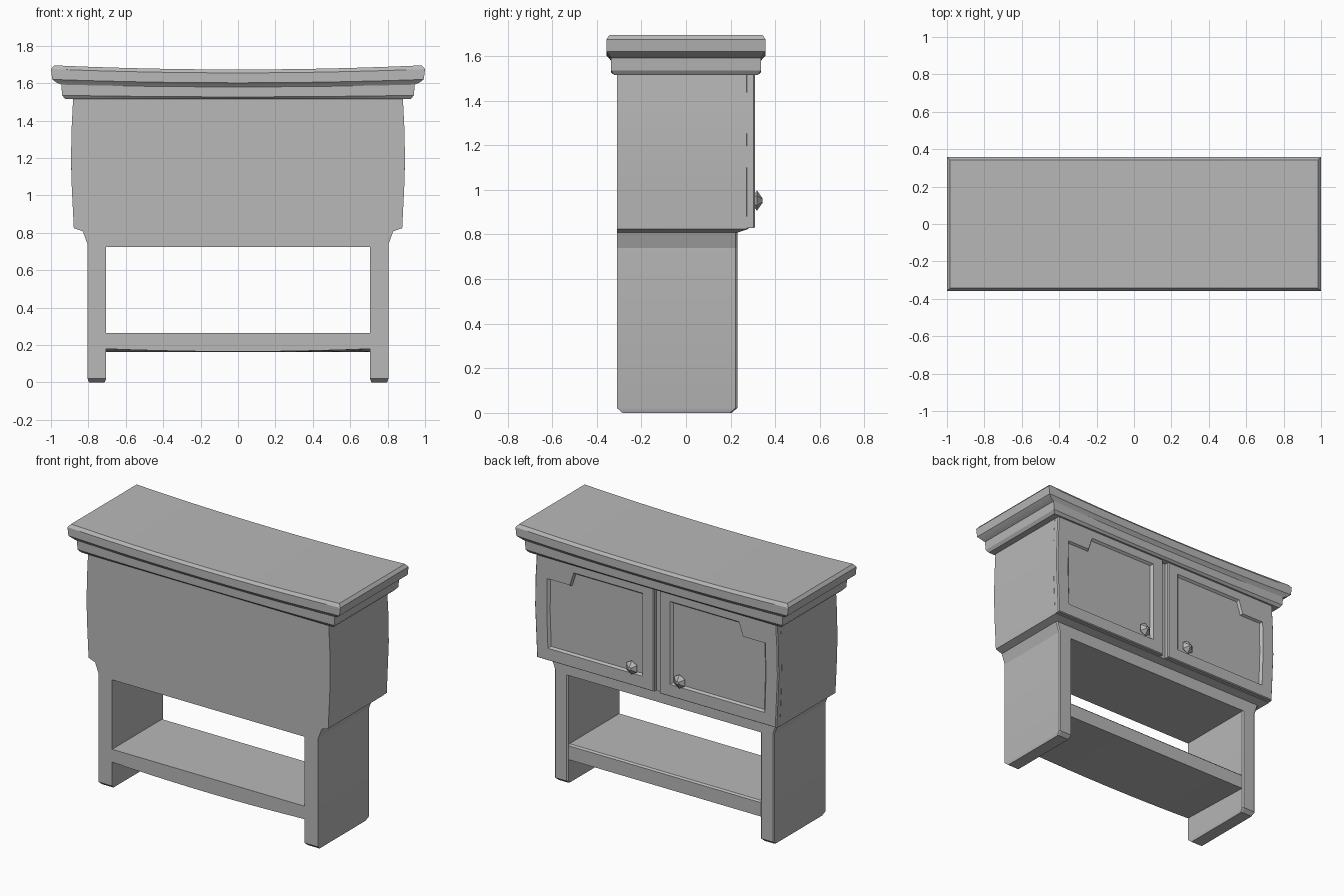
import bpy, bmesh, math

if "Cube" in bpy.data.objects:
    bpy.data.objects.remove(bpy.data.objects["Cube"])

grey = bpy.data.materials.new("plain grey")
grey.diffuse_color = (0.48, 0.48, 0.48, 1)
grey.use_nodes = True
grey.node_tree.nodes["Principled BSDF"].inputs["Base Color"].default_value = grey.diffuse_color


def loft(name, rings, strip_caps=False):
    """Skin a stack of equal-length point rings and close both ends."""
    bm = bmesh.new()
    rows = [[bm.verts.new(p) for p in ring] for ring in rings]
    n = len(rows[0])
    for a, b in zip(rows, rows[1:]):
        for i in range(n):
            j = (i + 1) % n
            bm.faces.new((a[i], a[j], b[j], b[i]))
    for row in (rows[0], rows[-1]):
        if strip_caps:
            for i in range(n // 2 - 1):
                bm.faces.new((row[i], row[i + 1], row[n - 2 - i], row[n - 1 - i]))
        else:
            bm.faces.new(row)
    bmesh.ops.recalc_face_normals(bm, faces=bm.faces)
    mesh = bpy.data.meshes.new(name)
    bm.to_mesh(mesh)
    bm.free()
    mesh.materials.append(grey)
    ob = bpy.data.objects.new(name, mesh)
    bpy.context.collection.objects.link(ob)
    return ob


def rect(x0, x1, y0, y1, z, c=0.008):
    """Rectangle with its two +y corners chamfered."""
    return [(x0, y0, z), (x1, y0, z), (x1, y1 - c, z),
            (x1 - c, y1, z), (x0 + c, y1, z), (x0, y1 - c, z)]


# Cabinet carcass: narrow skirt, flared step, softly bulging sides
carcass = [(0.805, 0.23, 0.725), (0.805, 0.23, 0.74), (0.83, 0.23, 0.808),
           (0.878, 0.28, 0.825), (0.889, 0.28, 1.05), (0.893, 0.28, 1.2),
           (0.889, 0.28, 1.37), (0.88, 0.28, 1.55)]
loft("cabinet_body", [rect(-x, x, -0.31, y, z) for x, y, z in carcass])

# Crown moulding: half width, half depth, height, sag at the middle
crown = [(0.925, 0.322, 1.515, 0.0), (0.94, 0.336, 1.535, 0.008),
         (0.945, 0.337, 1.592, 0.012), (0.975, 0.345, 1.606, 0.016),
         (0.993, 0.357, 1.62, 0.018), (1.0, 0.357, 1.675, 0.02),
         (0.983, 0.343, 1.695, 0.022)]
steps = [-1 + i / 5 for i in range(11)]
rings = []
for hx, hy, z, sag in crown:
    edge = [(t * hx, z - sag * (1 - t * t)) for t in steps]
    rings.append([(x, -hy, h) for x, h in edge] + [(x, hy, h) for x, h in edge[::-1]])
loft("crown_moulding", rings, strip_caps=True)

# Shelf with a gently bowed lower edge
sections = []
for t in steps:
    low = 0.18 - 0.015 * (1 - t * t)
    sections.append([(t * 0.715, y, z) for y, z in
                     ((-0.31, low), (0.222, 0.163), (0.222, 0.255),
                      (0.212, 0.265), (-0.31, 0.265))])
loft("shelf", sections)

# Door outline and the matching notched panel outline (x, z)
outer = [(0.02, 0.828), (0.02, 1.53), (0.61, 1.53), (0.88, 1.53),
         (0.889, 1.37), (0.893, 1.17), (0.878, 0.828)]
panel = [(0.1, 0.91), (0.1, 1.46), (0.605, 1.46), (0.635, 1.37),
         (0.8, 1.37), (0.803, 1.15), (0.795, 0.91)]


def scaled(points, k):
    cx, cz = 0.45, 1.17
    return [(cx + (x - cx) * k, cz + (z - cz) * k) for x, z in points]


for s, side in ((1, "right"), (-1, "left")):
    # Side panel that reaches the floor, with a bevelled foot
    def upright(x0, x1, y0, y1, z):
        return rect(min(s * x0, s * x1), max(s * x0, s * x1), y0, y1, z)
    loft("leg_" + side, [upright(0.713, 0.797, -0.285, 0.205, 0.0),
                         upright(0.705, 0.805, -0.31, 0.23, 0.022),
                         upright(0.705, 0.805, -0.31, 0.23, 0.74)])

    # Door with a bevelled rim and a sunken panel
    layers = [(outer, 0.27), (outer, 0.303), (scaled(outer, 0.985), 0.31),
              (panel, 0.31), (scaled(panel, 0.96), 0.295)]
    loft("door_" + side, [[(s * x, y, z) for x, z in pts] for pts, y in layers])

    # Faceted knob
    knob = []
    for r, y in ((0.022, 0.285), (0.022, 0.302), (0.046, 0.318), (0.012, 0.342)):
        knob.append([(s * 0.175 + r * math.sin(a * math.pi / 3), y,
                      0.952 + r * math.cos(a * math.pi / 3)) for a in range(6)])
    loft("knob_" + side, knob)

# Soft shading only on the gently curved runs
for ob in bpy.context.collection.objects:
    ob.select_set(not ob.name.startswith("knob"))
    bpy.context.view_layer.objects.active = ob
bpy.ops.object.shade_smooth_by_angle(angle=math.radians(20))
